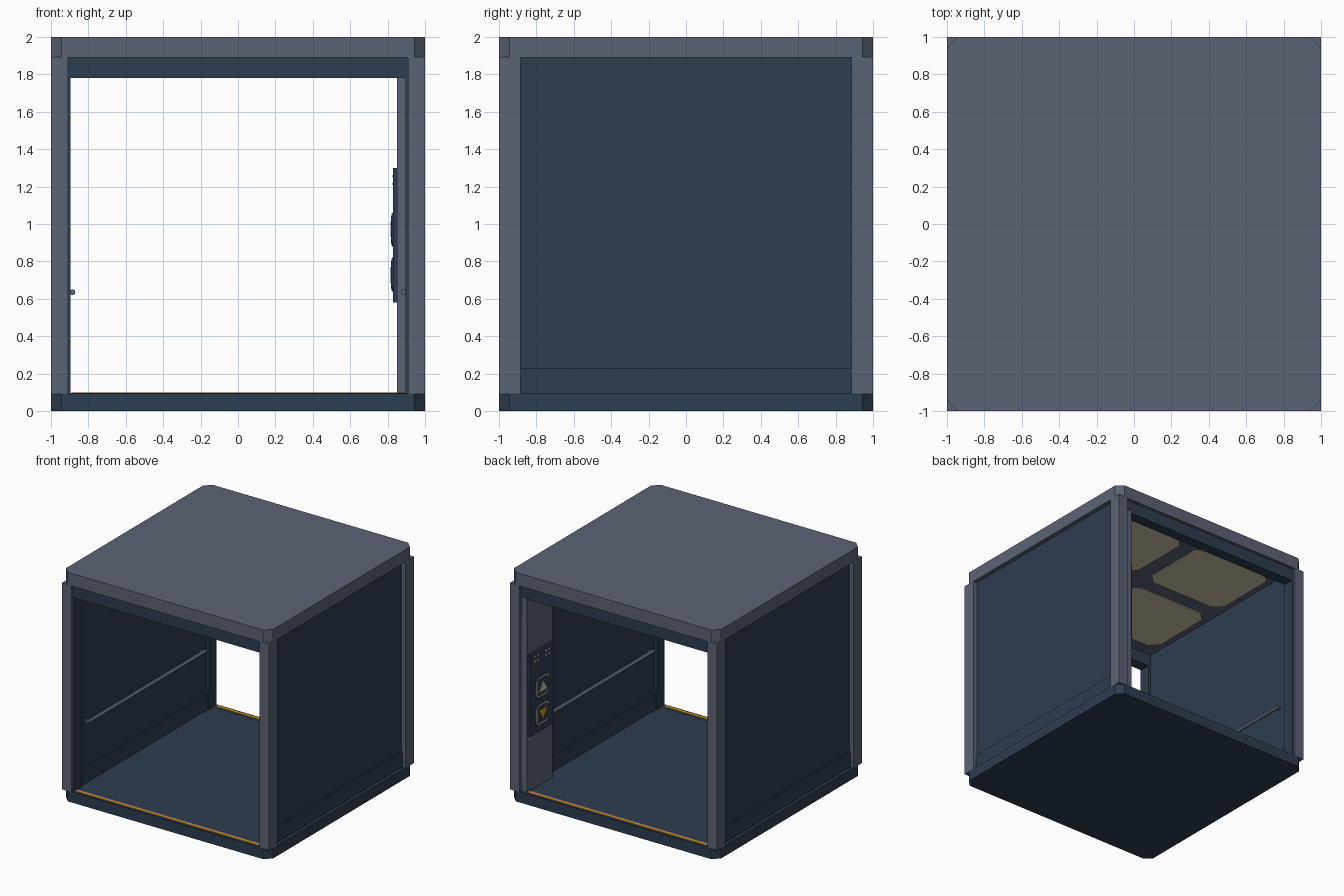
import bpy, bmesh
from mathutils import Vector

cube = bpy.data.objects.get("Cube")
if cube:
    bpy.data.objects.remove(cube, do_unlink=True)


def material(name, rgb):
    m = bpy.data.materials.new(name)
    m.use_nodes = True
    m.diffuse_color = (*rgb, 1)
    m.node_tree.nodes["Principled BSDF"].inputs["Base Color"].default_value = (*rgb, 1)
    return m


gray = material("steel gray", (0.105, 0.125, 0.175))
navy = material("navy panel", (0.027, 0.047, 0.08))
cream = material("warm cream", (0.65, 0.56, 0.40))
orange = material("amber", (0.75, 0.29, 0.015))


def finish(name, bm, mat):
    bmesh.ops.recalc_face_normals(bm, faces=bm.faces)
    mesh = bpy.data.meshes.new(name)
    bm.to_mesh(mesh)
    bm.free()
    mesh.materials.append(mat)
    obj = bpy.data.objects.new(name, mesh)
    bpy.context.collection.objects.link(obj)
    return obj


def prism(name, points, depth, mat):
    """Extrude a closed outline of 3D points along a vector."""
    bm = bmesh.new()
    face = bm.faces.new([bm.verts.new(p) for p in points])
    ext = bmesh.ops.extrude_face_region(bm, geom=[face])
    verts = [g for g in ext["geom"] if isinstance(g, bmesh.types.BMVert)]
    bmesh.ops.translate(bm, verts=verts, vec=Vector(depth))
    return finish(name, bm, mat)


def box(name, x, y, z, mat):
    pts = [(x[0], y[0], z[0]), (x[1], y[0], z[0]), (x[1], y[1], z[0]), (x[0], y[1], z[0])]
    return prism(name, pts, (0, 0, z[1] - z[0]), mat)


def span(side, a, b):
    return sorted((side * a, side * b))


def clipped(a, b, c):
    """Rectangle outline with its four corners cut off."""
    (a0, a1), (b0, b1) = a, b
    return [(a0 + c, b0), (a1 - c, b0), (a1, b0 + c), (a1, b1 - c),
            (a1 - c, b1), (a0 + c, b1), (a0, b1 - c), (a0, b0 + c)]


def slab(name, x, y, z, cut, mat):
    return prism(name, [(u, v, z[0]) for u, v in clipped(x, y, cut)], (0, 0, z[1] - z[0]), mat)


def rod(name, a, b, radius, mat):
    a, b = Vector(a), Vector(b)
    bm = bmesh.new()
    bmesh.ops.create_cone(bm, cap_ends=True, segments=12, radius1=radius,
                          radius2=radius, depth=(b - a).length)
    turn = (b - a).to_track_quat("Z", "Y").to_matrix().to_4x4()
    turn.translation = (a + b) / 2
    bm.transform(turn)
    obj = finish(name, bm, mat)
    for poly in obj.data.polygons:
        poly.use_smooth = len(poly.vertices) == 4
    return obj


# Floor and roof
slab("floor_slab", (-1, 1), (-1, 1), (0, 0.093), 0.057, navy)
slab("roof_slab", (-1, 1), (-1, 1), (1.89, 2), 0.057, gray)

# Corner posts and door jambs
for sx, side in ((-1, "right"), (1, "left")):
    for sy, end in ((-1, "front"), (1, "back")):
        box(f"{end}_{side}_post", span(sx, 0.91, 1), span(sy, 0.885, 1), (0.09, 1.893), gray)
        box(f"{end}_{side}_jamb", span(sx, 0.895, 0.93), span(sy, 0.88, 0.98), (0.09, 1.89), navy)

# Door headers and floor sills
for sy, end in ((-1, "front"), (1, "back")):
    box(f"{end}_header", (-0.91, 0.91), span(sy, 0.88, 0.975), (1.78, 1.892), navy)
    box(f"{end}_sill", (-0.895, 0.895), span(sy, 0.94, 0.99), (0.09, 0.096), gray)
    box(f"{end}_sill_stripe", (-0.89, 0.89), span(sy, 0.955, 0.98), (0.094, 0.099), orange)

# Side walls, kick plates and handrails
for sx, side in ((-1, "right"), (1, "left")):
    box(f"{side}_wall", span(sx, 0.92, 0.962), (-0.89, 0.89), (0.09, 1.892), navy)
    box(f"{side}_kick_plate", span(sx, 0.908, 0.972), (-0.886, 0.886), (0.09, 0.23), navy)
    rod(f"{side}_handrail", (sx * 0.885, -0.81, 0.635), (sx * 0.885, 0.81, 0.635), 0.015, gray)
    for y in (-0.79, 0.79):
        rod(f"{side}_rail_bracket", (sx * 0.885, y, 0.635), (sx * 0.925, y, 0.635), 0.011, gray)

# Ceiling light panels
for sx in (-1, 1):
    for sy in (-1, 1):
        slab("ceiling_light", span(sx, 0.075, 0.86), span(sy, 0.07, 0.76),
             (1.882, 1.892), 0.075, cream)

# Control column and its panel
box("control_column", (0.85, 0.915), (0.63, 0.98), (0.09, 1.79), gray)
box("control_panel", (0.83, 0.852), (0.645, 0.965), (0.58, 1.30), navy)


def plate(name, y, z, cut, x, thick, mat):
    return prism(name, [(x, u, v) for u, v in clipped(y, z, cut)], (thick, 0, 0), mat)


def around(center, half):
    return (center - half, center + half)


# Call buttons: body, bright rim, dark inset and arrow
mid = 0.805
for z, up, tint in ((0.97, 1, cream), (0.73, -1, orange)):
    plate("button_body", around(mid, 0.09), around(z, 0.09), 0.025, 0.823, 0.008, navy)
    plate("button_rim", around(mid, 0.086), around(z, 0.086), 0.025, 0.821, 0.004, cream)
    plate("button_inset", around(mid, 0.074), around(z, 0.074), 0.02, 0.819, 0.004, navy)
    arrow = [(0.816, mid - 0.055, z - up * 0.04), (0.816, mid + 0.055, z - up * 0.04),
             (0.816, mid, z + up * 0.045)]
    prism("button_arrow", arrow, (0.004, 0, 0), tint)

# Indicator marks above the buttons
for y in (0.71, 0.75, 0.86, 0.90):
    for z in (1.215, 1.255):
        box("indicator_mark", (0.827, 0.831), around(y, 0.012), around(z, 0.006), cream)
